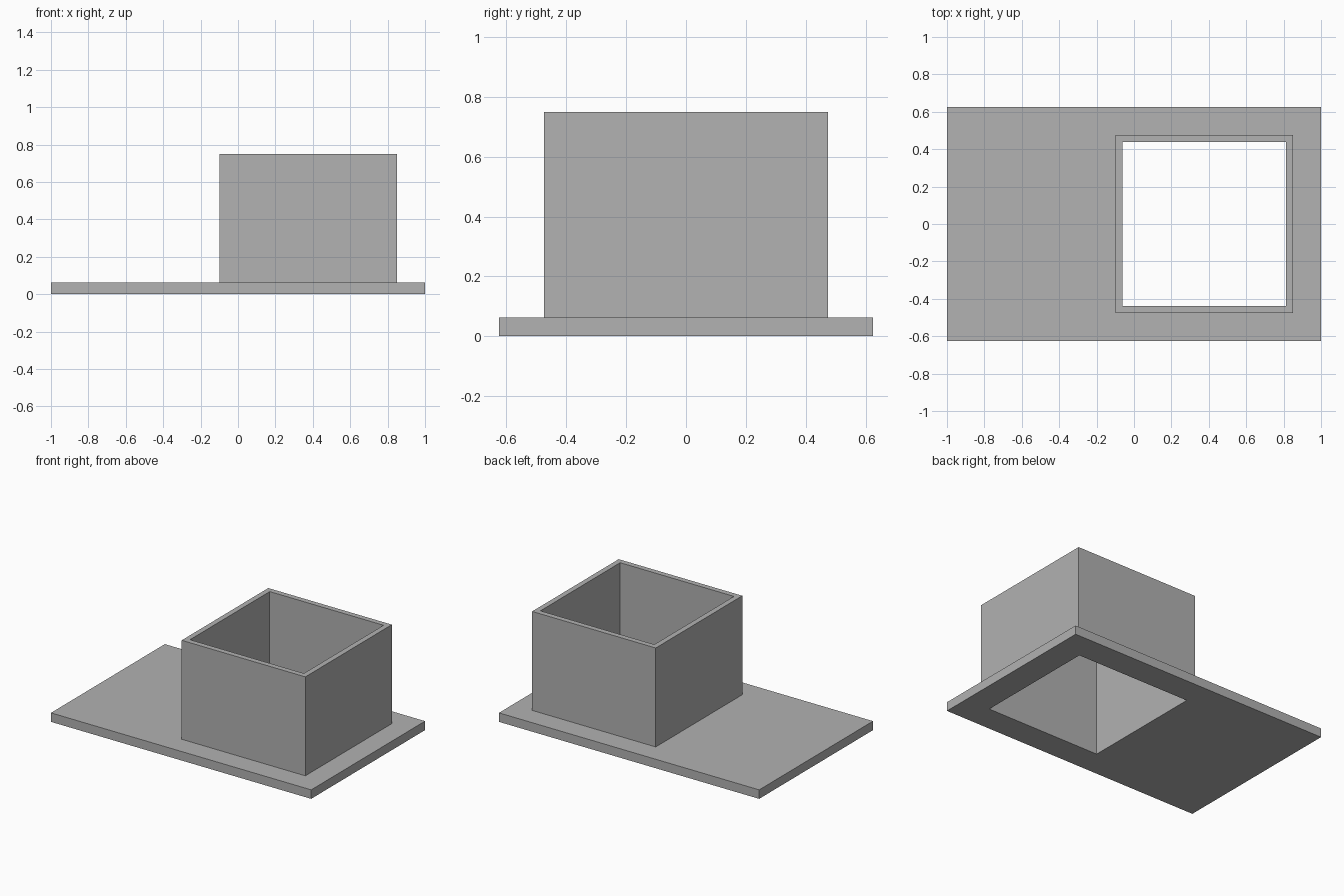
import bpy
import bmesh

old = bpy.data.objects.get("Cube")
if old:
    bpy.data.objects.remove(old, do_unlink=True)

# Single flat grey
grey = bpy.data.materials.new("plain_grey")
grey.use_nodes = True
colour = (0.445, 0.445, 0.445, 1)
grey.diffuse_color = colour
grey.node_tree.nodes["Principled BSDF"].inputs["Base Color"].default_value = colour

CENTRE_X = 0.375                 # centre of the square opening
OUTER, INNER = 0.475, 0.4375     # half widths of the square tube
PLATE_TOP, TUBE_TOP = 0.0625, 0.75


def square(half):
    return CENTRE_X - half, CENTRE_X + half, -half, half


def frame(name, outside, inside, z0, z1):
    """Rectangular block with a rectangular hole running through it."""
    bm = bmesh.new()
    loops = []
    for (xa, xb, ya, yb), z in ((inside, z0), (outside, z0),
                                (outside, z1), (inside, z1)):
        corners = ((xa, ya), (xb, ya), (xb, yb), (xa, yb))
        loops.append([bm.verts.new((x, y, z)) for x, y in corners])
    for i, loop in enumerate(loops):
        after = loops[(i + 1) % 4]
        for k in range(4):
            n = (k + 1) % 4
            bm.faces.new((loop[k], loop[n], after[n], after[k]))
    bmesh.ops.recalc_face_normals(bm, faces=bm.faces)
    mesh = bpy.data.meshes.new(name)
    bm.to_mesh(mesh)
    bm.free()
    mesh.materials.append(grey)
    obj = bpy.data.objects.new(name, mesh)
    bpy.context.collection.objects.link(obj)
    return obj


# Flat base with the opening cut through it
frame("base_plate", (-1, 1, -0.625, 0.625), square(INNER), 0, PLATE_TOP)

# Thin-walled open tube standing around the opening
frame("square_tube", square(OUTER), square(INNER), PLATE_TOP, TUBE_TOP)
